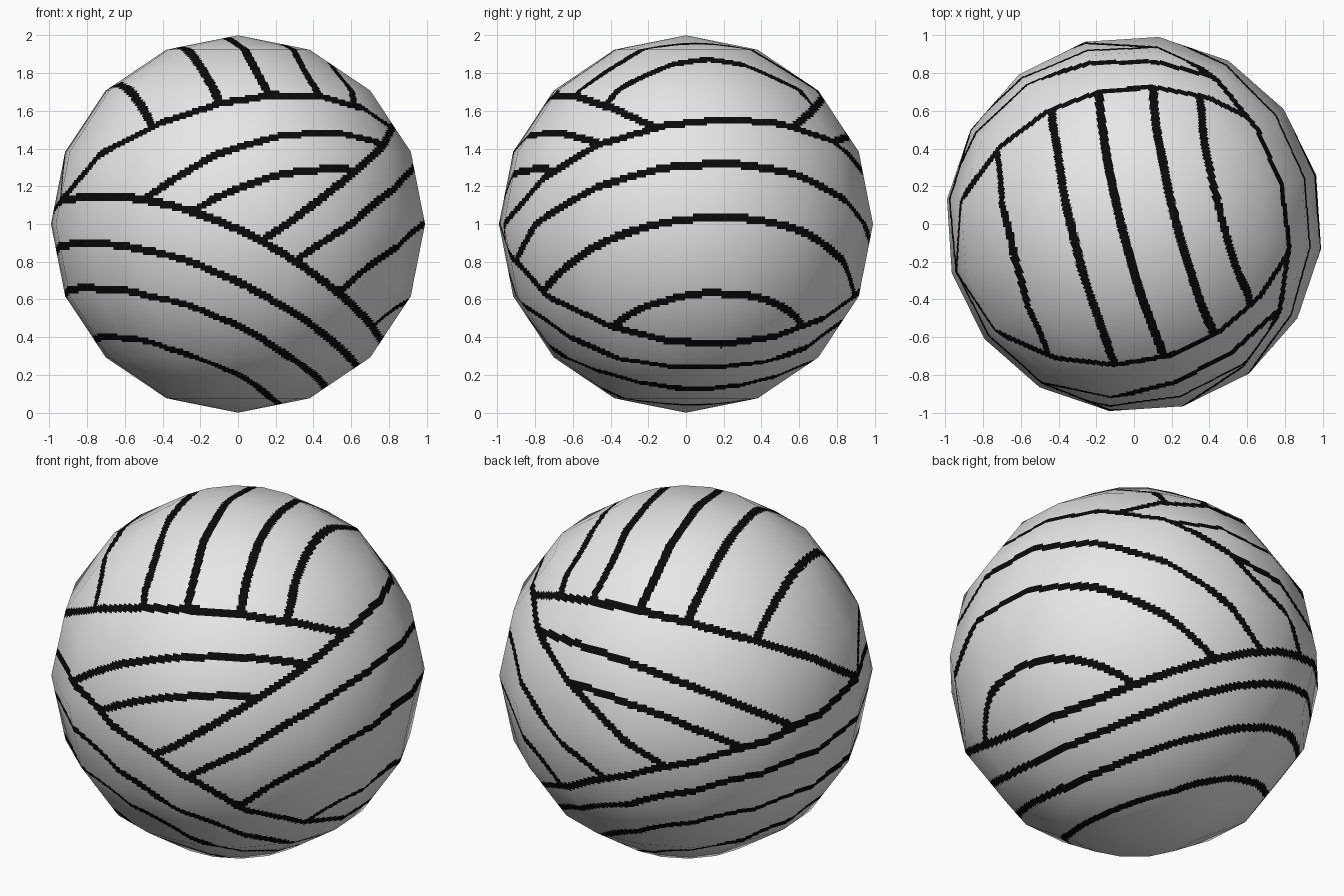
import bpy, bmesh, math
from mathutils import Vector, Matrix

if "Cube" in bpy.data.objects:
    bpy.data.objects.remove(bpy.data.objects["Cube"])

V = Vector
HALF = 0.021                       # half width of a painted strand line

# Fields whose level lines are the strands (directions from the ball centre)
F = V((-.213, .511, .833))         # front edge of the top winding
K = V((.082, -.547, .833))         # back edge of the top winding
T = V((1, .25, .18))               # strands across the top
M = V((-.357, .585, .769))         # strands on the front
N = V((-.05, -.547, .833))         # strands on the back
R = V((-.53, -.16, .83))           # edge of the right winding
RI = V((-.53, -.10, .83))          # strands in the right winding
F0, K0, R0 = .175, .17, .015
TOP = (-.55, -.17, .11, .405, .64)
FRONT = (-.215, -.425)
BACK = (-.09, -.30)
RIGHT = (-.24, -.51, -.81)
LOWER = (-.23, -.46, -.70)


def near(p, value, grad, levels, half=HALF):
    """True when p lies on one of the level lines, at constant width."""
    w = half * math.sqrt(max(grad.dot(grad) - grad.dot(p) ** 2, 1e-6))
    return any(abs(value - lv) < w for lv in levels)


def on_plane(p, n, levels, half=HALF):
    return near(p, n.dot(p), n, levels, half)


def is_line(p):
    # lower winding, with a curved edge
    low = p.z + .14 * p.y + .46 * p.x + .2 * p.x ** 2 + .17
    grad = V((.46 + .4 * p.x, .14, 1))
    if near(p, low, grad, (0,), .022):
        return True
    if low < 0:
        return near(p, low - .05 * p.y, grad, LOWER)
    # right winding
    if on_plane(p, R, (R0,), .022):
        return True
    if R.dot(p) < R0:
        return on_plane(p, RI, RIGHT)
    # top winding and its two edges
    f, k = F.dot(p) - F0, K.dot(p) - K0
    if k > -.02 and on_plane(p, F, (F0,), .022):
        return True
    if f > -.02 and on_plane(p, K, (K0,), .022):
        return True
    if f > 0 and k > 0:
        return on_plane(p, T, TOP, .024)
    # strands on the front and back
    return (f < 0 and on_plane(p, M, FRONT)) or (k < 0 and on_plane(p, N, BACK))


def material(name, color):
    m = bpy.data.materials.new(name)
    m.diffuse_color = (*color, 1)
    m.use_nodes = True
    m.node_tree.nodes["Principled BSDF"].inputs["Base Color"].default_value = m.diffuse_color
    return m


# Low-poly ball, its flat facets divided finely so the strand lines can be cut in
bm = bmesh.new()
bmesh.ops.create_uvsphere(bm, u_segments=16, v_segments=8, radius=1,
                          matrix=Matrix.Rotation(math.radians(-7.5), 4, 'Z'))
bmesh.ops.subdivide_edges(bm, edges=bm.edges[:], cuts=27, use_grid_fill=True)
for face in bm.faces:
    face.smooth = True
    face.material_index = int(is_line(face.calc_center_median().normalized()))

mesh = bpy.data.meshes.new("yarn_ball")
bm.to_mesh(mesh)
bm.free()
mesh.materials.append(material("light grey yarn", (.8, .8, .8)))
mesh.materials.append(material("black line", (.003, .003, .003)))

# Smooth shading across the facets
mesh.normals_split_custom_set_from_vertices([v.co.normalized() for v in mesh.vertices])
mesh.transform(Matrix.Translation((0, 0, 1)))

ball = bpy.data.objects.new("yarn_ball", mesh)
bpy.context.collection.objects.link(ball)
